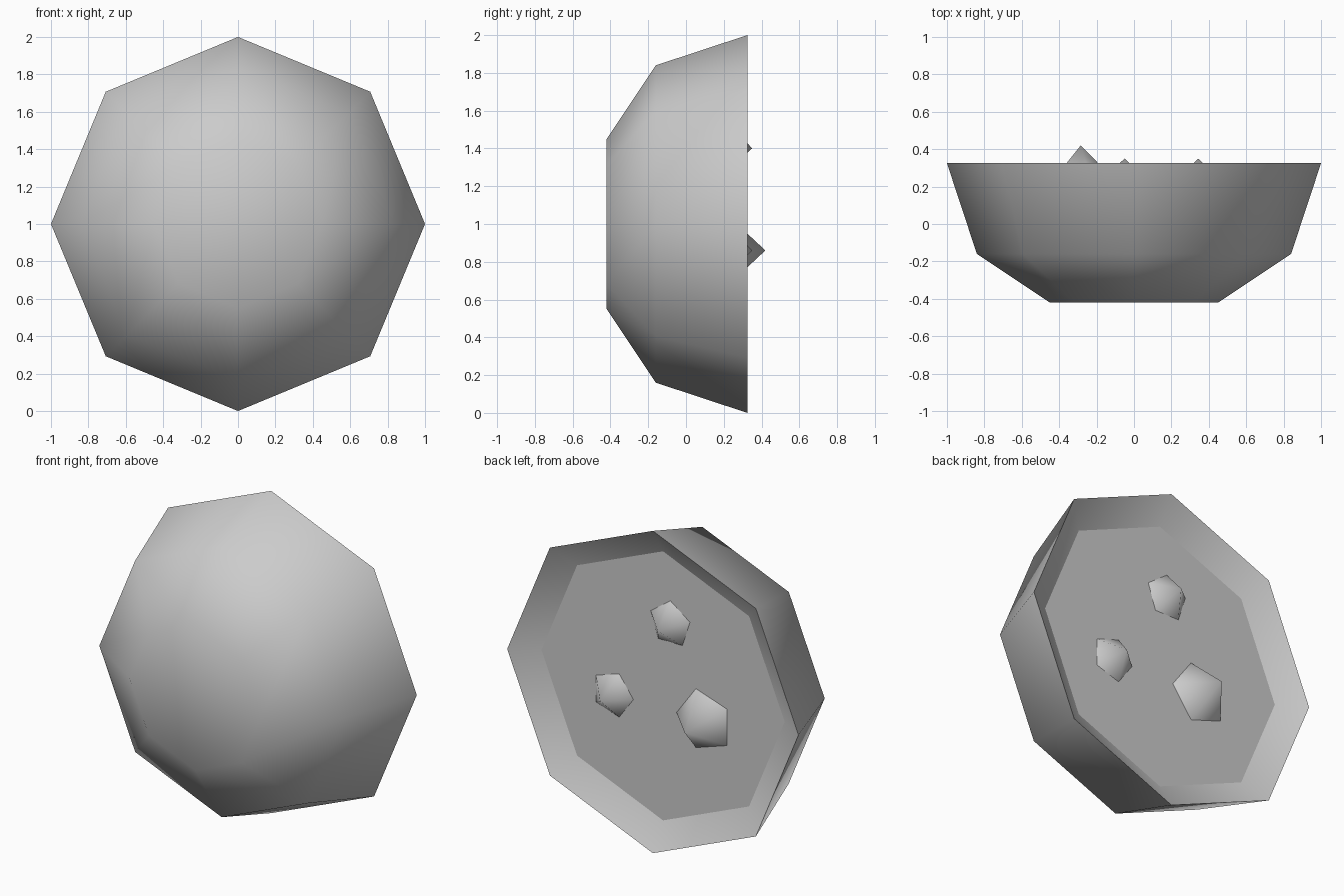
import bpy
import bmesh
from math import cos, sin, radians, tau

cube = bpy.data.objects.get("Cube")
if cube:
    bpy.data.objects.remove(cube, do_unlink=True)

# One plain grey for the whole model
grey = bpy.data.materials.new("light_grey")
grey.use_nodes = True
colour = (0.6, 0.6, 0.6, 1)
grey.diffuse_color = colour
grey.node_tree.nodes["Principled BSDF"].inputs["Base Color"].default_value = colour


def lathe(name, profile, sides, start=0, x=0, z=1):
    """Closed solid turned around the y axis from (radius, y) pairs."""
    bm = bmesh.new()
    rings = []
    for radius, y in profile:
        ring = []
        for i in range(sides):
            a = radians(start) + tau * i / sides
            ring.append(bm.verts.new((x + radius * cos(a), y, z + radius * sin(a))))
        rings.append(ring)
    for low, high in zip(rings, rings[1:]):
        for i in range(sides):
            j = (i + 1) % sides
            bm.faces.new((low[i], low[j], high[j], high[i]))
    bm.faces.new(rings[0])
    if profile[-1][0] > 0:
        bm.faces.new(rings[-1])
    bmesh.ops.remove_doubles(bm, verts=bm.verts, dist=0.0001)
    bmesh.ops.recalc_face_normals(bm, faces=bm.faces)
    mesh = bpy.data.meshes.new(name)
    bm.to_mesh(mesh)
    bm.free()
    mesh.materials.append(grey)
    obj = bpy.data.objects.new(name, mesh)
    bpy.context.collection.objects.link(obj)
    bpy.ops.object.select_all(action="DESELECT")
    obj.select_set(True)
    bpy.context.view_layer.objects.active = obj
    bpy.ops.object.shade_smooth_by_angle(angle=radians(75))
    return obj


# Bowl: domed outside, sharp rim, sloping inner wall
lathe("bowl", [(0.45, -0.42), (0.84, -0.16), (1, 0.325), (0.67, 0.125)], 8)

# Flat filling set below the rim
lathe("filling", [(0.82, 0.216), (0.835, 0.225)], 8)

# Three pointed lumps standing out of the filling: x, z, radius, tip, turn
lumps = [
    ("large_lump", -0.285, 0.86, 0.195, 0.42, 0),
    ("upper_lump", -0.05, 1.4, 0.145, 0.35, 90),
    ("side_lump", 0.345, 0.86, 0.145, 0.35, 36),
]
for name, x, z, radius, tip, turn in lumps:
    lathe(name, [(radius, 0.222), (0, tip)], 5, turn, x, z)
